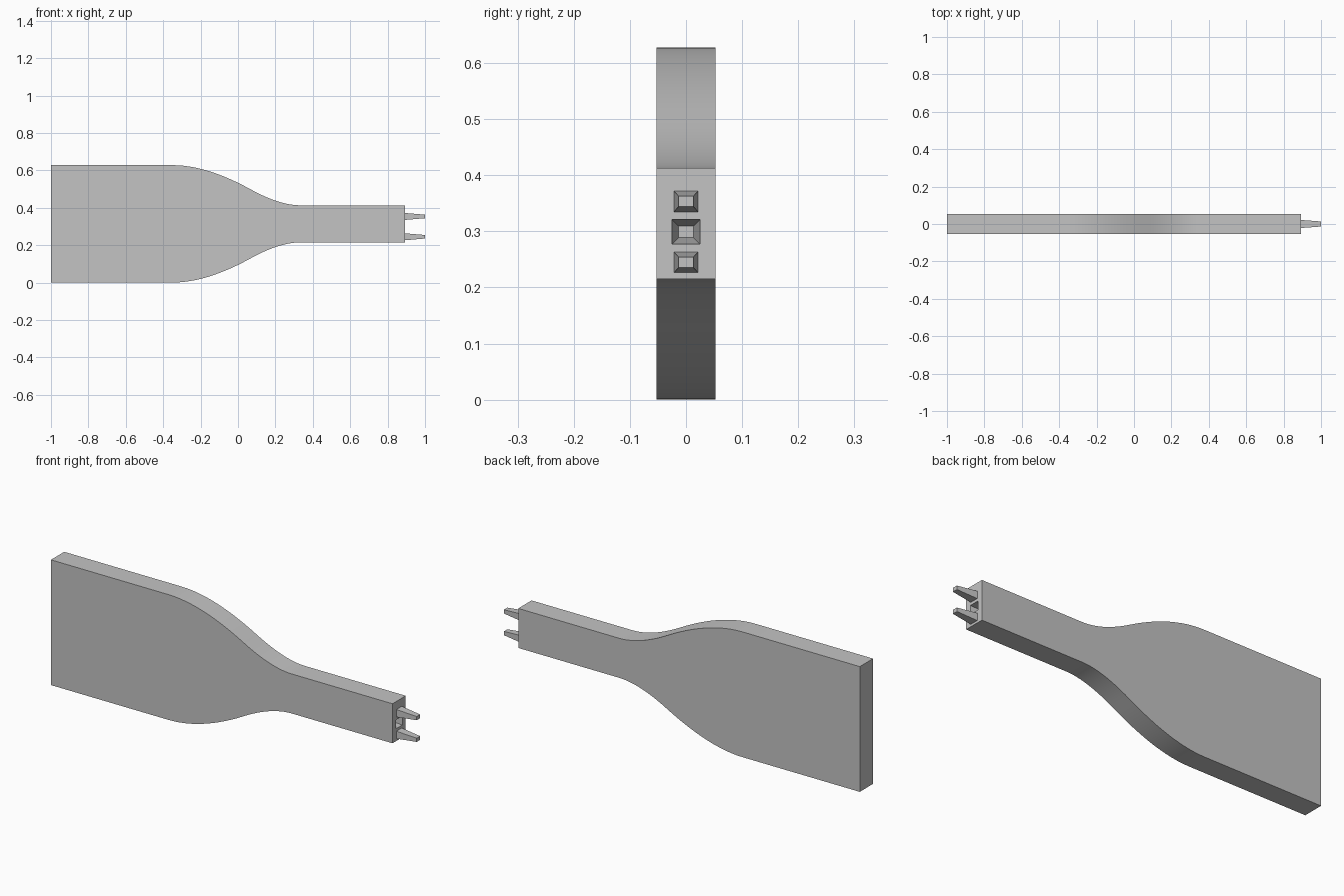
import bpy, bmesh
from mathutils import Vector

cube = bpy.data.objects.get("Cube")
if cube:
    bpy.data.objects.remove(cube, do_unlink=True)

HALF_Y = 0.0525
MID_Z = 0.3138
END_X = 0.893
PLUG_Z = 0.299
LENGTH = 1 - END_X

grey = bpy.data.materials.new("plain grey")
colour = (0.55, 0.55, 0.55, 1)
grey.use_nodes = True
grey.diffuse_color = colour
grey.node_tree.nodes["Principled BSDF"].inputs["Base Color"].default_value = colour


def finish(bm, name):
    bmesh.ops.recalc_face_normals(bm, faces=bm.faces)
    mesh = bpy.data.meshes.new(name)
    bm.to_mesh(mesh)
    bm.free()
    mesh.materials.append(grey)
    ob = bpy.data.objects.new(name, mesh)
    bpy.context.collection.objects.link(ob)
    bpy.ops.object.select_all(action='DESELECT')
    ob.select_set(True)
    bpy.context.view_layer.objects.active = ob
    bpy.ops.object.shade_smooth_by_angle(angle=0.52)
    return ob


def arc(a, b, c, steps=12):
    """Quadratic curve from a to c, pulled towards b."""
    a, b, c = Vector(a), Vector(b), Vector(c)
    return [a * (1 - t) ** 2 + b * 2 * t * (1 - t) + c * t * t
            for t in (i / steps for i in range(steps + 1))]


def ring(bm, x, z, half_y, half_z):
    return [bm.verts.new((x, sy * half_y, z + sz * half_z))
            for sy, sz in ((-1, -1), (1, -1), (1, 1), (-1, 1))]


def bridge(bm, a, b):
    for i in range(4):
        j = (i + 1) % 4
        bm.faces.new((a[i], a[j], b[j], b[i]))


# Paddle body: wide grip blending into a narrow neck, mirrored about its axis
upper = [Vector((-1, 0.3138))]
upper += arc((-0.35, 0.3138), (-0.166, 0.3138), (0.07, 0.183))
upper += arc((0.07, 0.183), (0.223, 0.099), (0.335, 0.099))[1:]
upper.append(Vector((END_X, 0.099)))
outline = upper + [Vector((p.x, -p.y)) for p in reversed(upper)]

bm = bmesh.new()
front = [bm.verts.new((p.x, -HALF_Y, MID_Z + p.y)) for p in outline]
back = [bm.verts.new((p.x, HALF_Y, MID_Z + p.y)) for p in outline]
bm.faces.new(front)
bm.faces.new(back[::-1])
count, tip = len(outline), len(upper) - 1
for i in range(count):
    if i != tip:
        j = (i + 1) % count
        bm.faces.new((front[i], front[j], back[j], back[i]))

# Tapered socket sunk into the neck end
neck = [front[tip + 1], back[tip + 1], back[tip], front[tip]]
rim = ring(bm, END_X, PLUG_Z, 0.025, 0.022)
floor = ring(bm, END_X - LENGTH, PLUG_Z, 0.0135, 0.0105)
bridge(bm, neck, rim)
bridge(bm, rim, floor)
bm.faces.new(floor)
finish(bm, "paddle_body")

# Tapered prongs above and below the socket
for side, name in ((1, "upper_prong"), (-1, "lower_prong")):
    bm = bmesh.new()
    z = PLUG_Z + side * 0.0543
    root = ring(bm, END_X, z, 0.0215, 0.0185)
    end = ring(bm, 1, z, 0.0135, 0.0095)
    bridge(bm, root, end)
    bm.faces.new(root)
    bm.faces.new(end)
    finish(bm, name)
